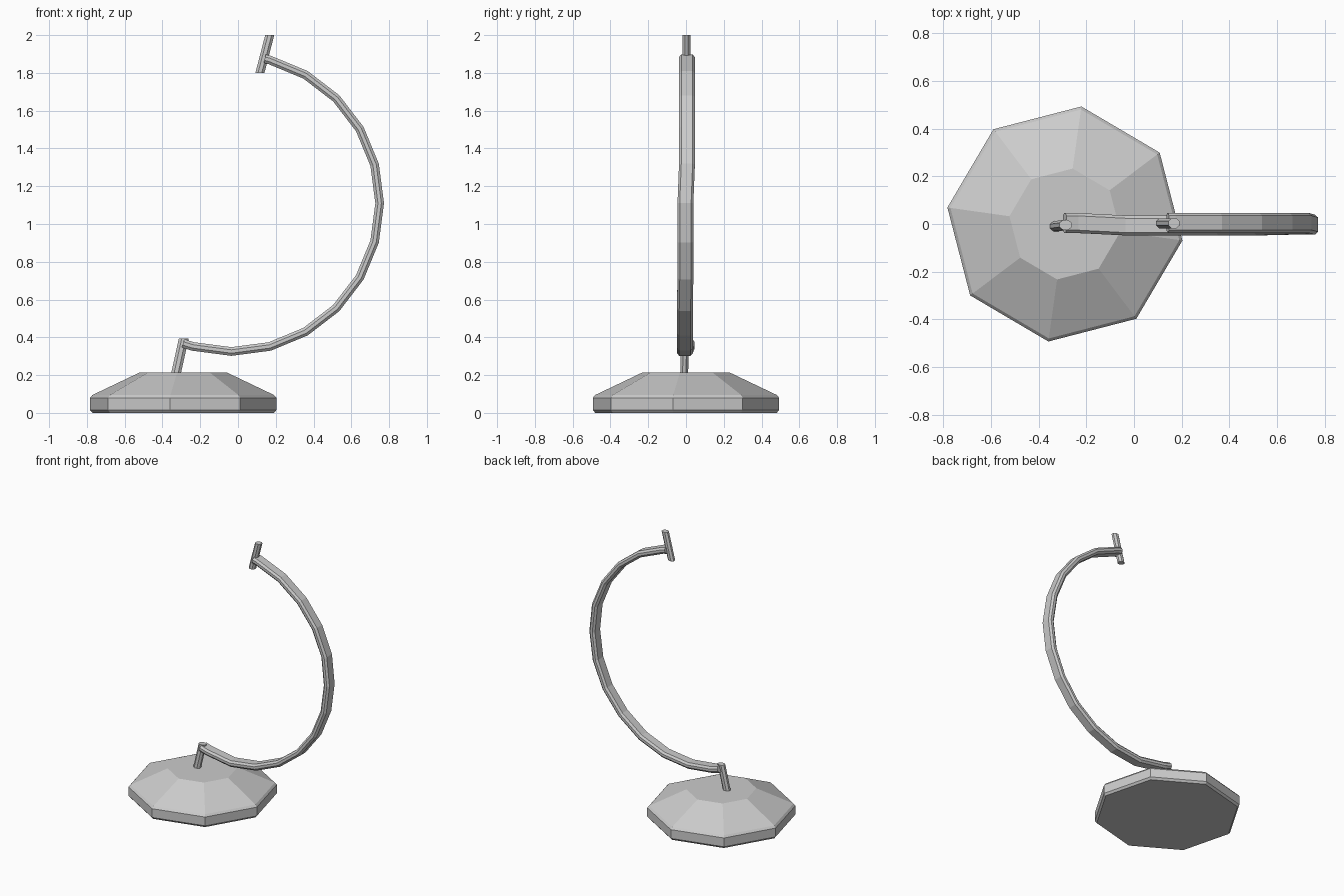
import bpy, bmesh
from math import sin, cos, radians, pi
from mathutils import Vector

cube = bpy.data.objects.get("Cube")
if cube:
    bpy.data.objects.remove(cube, do_unlink=True)

grey = bpy.data.materials.new("light grey")
grey.use_nodes = True
grey.diffuse_color = (0.6, 0.6, 0.6, 1)
grey.node_tree.nodes["Principled BSDF"].inputs["Base Color"].default_value = (0.6, 0.6, 0.6, 1)


def loft(name, rings):
    """Skin a list of equal-length rings into a closed flat-shaded solid."""
    bm = bmesh.new()
    loops = [[bm.verts.new(p) for p in ring] for ring in rings]
    n = len(loops[0])
    for a, b in zip(loops, loops[1:]):
        for i in range(n):
            j = (i + 1) % n
            bm.faces.new((a[i], a[j], b[j], b[i]))
    bm.faces.new(loops[0])
    bm.faces.new(loops[-1])
    bmesh.ops.recalc_face_normals(bm, faces=bm.faces)
    mesh = bpy.data.meshes.new(name)
    bm.to_mesh(mesh)
    bm.free()
    mesh.materials.append(grey)
    obj = bpy.data.objects.new(name, mesh)
    bpy.context.collection.objects.link(obj)
    return obj


# Octagonal foot: (radius, height) profile, turned slightly off axis
CENTRE_X, TURN = -0.29, radians(-8)
foot_profile = [(0.485, 0), (0.498, 0.015), (0.498, 0.08), (0.485, 0.095), (0.235, 0.213)]
loft("base", [[(CENTRE_X + r * cos(TURN + k * pi / 4), r * sin(TURN + k * pi / 4), z)
               for k in range(8)] for r, z in foot_profile])

# Curved arm: flattened octagonal section swept round a segmented arc
ARC_X, ARC_Z, RADIUS = -0.035, 1.11, 0.785
section = [(0.042, 0.009), (0.03, 0.023), (-0.03, 0.023), (-0.042, 0.009),
           (-0.042, -0.009), (-0.03, -0.023), (0.03, -0.023), (0.042, -0.009)]


def arm_ring(degrees):
    a = radians(degrees)
    shift = 0.005 if degrees > 0 else -0.003 if degrees > -40 else -0.006
    if degrees < -95:
        shift = 0.004
    return [(ARC_X + (RADIUS + t) * cos(a), y + shift, ARC_Z + (RADIUS + t) * sin(a))
            for y, t in section]


loft("curved_arm", [arm_ring(d) for d in [77] + list(range(75, -106, -15)) + [-109]])


# Tilted pivot pins at both ends of the arm, cut level at their ends
def pin(name, bottom, top, half_x, half_y):
    rings = []
    for centre in (Vector(bottom), Vector(top)):
        rings.append([centre + Vector((half_x * cos(k * pi / 4 + pi / 8) * 1.08,
                                       half_y * sin(k * pi / 4 + pi / 8) * 1.08, 0))
                      for k in range(8)])
    loft(name, rings)


pin("top_pin", (0.116, 0.003, 1.8), (0.168, 0.003, 2.0), 0.024, 0.021)
pin("bottom_pin", (-0.33, -0.01, 0.2), (-0.287, -0.004, 0.395), 0.026, 0.021)
